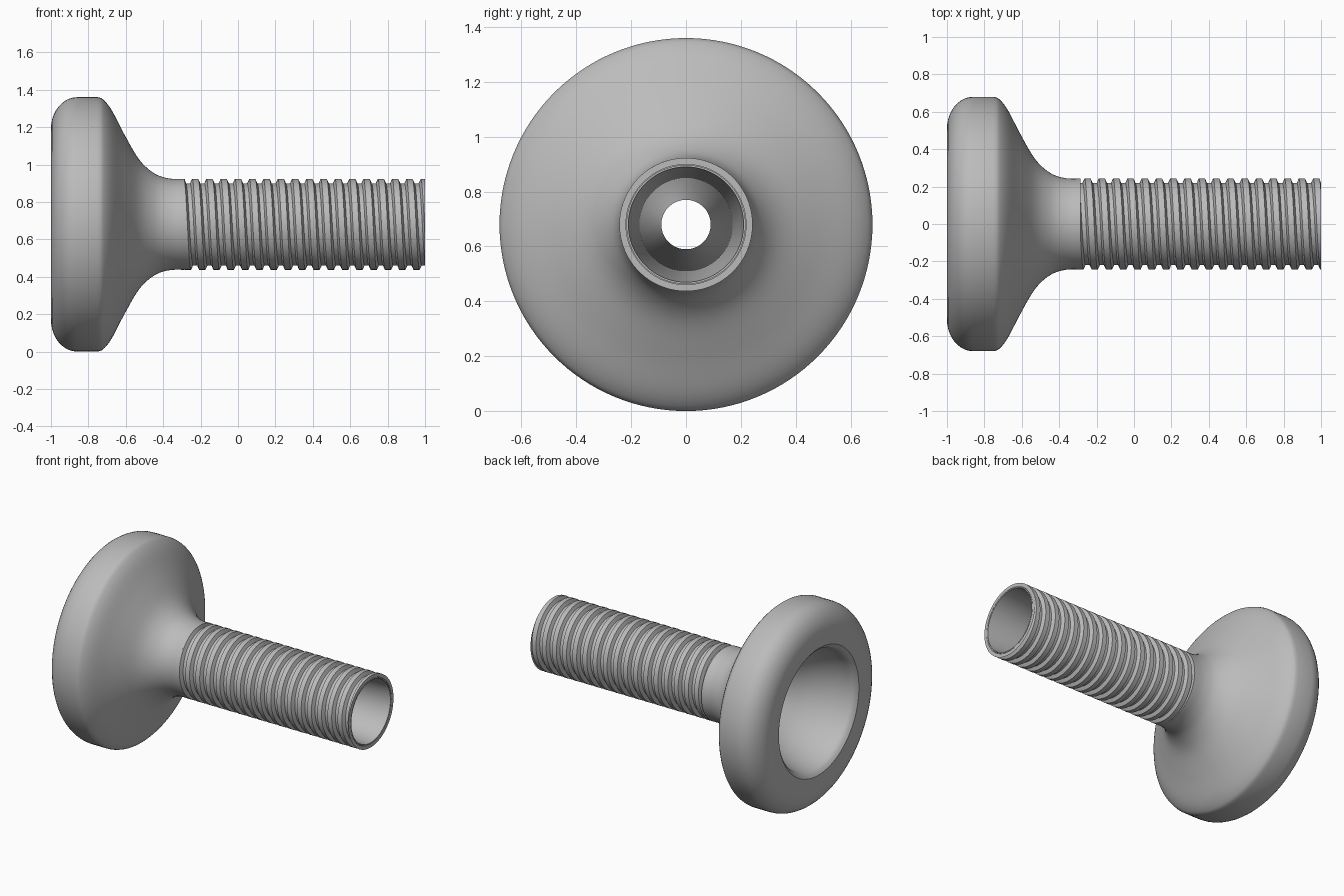
import bpy, bmesh, math

AXIS_Z = 0.68

cube = bpy.data.objects.get("Cube")
if cube:
    bpy.data.objects.remove(cube, do_unlink=True)

metal = bpy.data.materials.new("satin grey metal")
metal.use_nodes = True
colour = (0.5, 0.5, 0.5, 1)
metal.diffuse_color = colour
metal.node_tree.nodes["Principled BSDF"].inputs["Base Color"].default_value = colour


def sweep(name, rows, segments, lead=0.0, closed=False, limits=(-1, 1), phase=0.0):
    """Spin (x, radius) rows about the x axis, advancing by lead each turn."""
    bm = bmesh.new()
    rings = []
    for j in range(segments + 1):
        a = math.tau * j / segments
        ring = []
        for x, r in rows:
            x = min(max(x + lead * (j / segments - phase), limits[0]), limits[1])
            ring.append(bm.verts.new((x, r * math.cos(a), AXIS_Z + r * math.sin(a))))
        rings.append(ring)
    count = len(rows)
    for p, q in zip(rings, rings[1:]):
        for k in range(count if closed else count - 1):
            n = (k + 1) % count
            bm.faces.new((p[k], p[n], q[n], q[k]))
    bmesh.ops.remove_doubles(bm, verts=bm.verts, dist=0.00005)
    bmesh.ops.dissolve_degenerate(bm, dist=0.00005, edges=bm.edges)
    bmesh.ops.recalc_face_normals(bm, faces=bm.faces)
    mesh = bpy.data.meshes.new(name)
    bm.to_mesh(mesh)
    bm.free()
    mesh.materials.append(metal)
    obj = bpy.data.objects.new(name, mesh)
    bpy.context.collection.objects.link(obj)
    bpy.ops.object.select_all(action="DESELECT")
    obj.select_set(True)
    bpy.context.view_layer.objects.active = obj
    bpy.ops.object.shade_smooth_by_angle(angle=math.radians(32))
    return obj


def smooth(points, steps=5):
    """Catmull-Rom curve through the points."""
    pts = [points[0]] + points + [points[-1]]
    out = []
    for a, b, c, d in zip(pts, pts[1:], pts[2:], pts[3:]):
        for i in range(steps):
            t = i / steps
            out.append(tuple(
                0.5 * (2 * q + (r - p) * t + (2 * p - 5 * q + 4 * r - s) * t * t
                       + (3 * q - p - 3 * r + s) * t ** 3)
                for p, q, r, s in zip(a, b, c, d)))
    return out + [points[-1]]


# Cup, rim, flared back, shank core and tapered bore in one closed profile
cup = smooth([(-0.45, 0.09), (-0.52, 0.125), (-0.6, 0.2), (-0.7, 0.285),
              (-0.8, 0.345), (-0.9, 0.385), (-0.97, 0.402), (-1, 0.43)])
rim = [(-0.86 - 0.14 * math.cos(t * math.pi / 20), 0.51 + 0.17 * math.sin(t * math.pi / 20))
       for t in range(11)]
flare = smooth([(-0.75, 0.68), (-0.72, 0.667), (-0.675, 0.61), (-0.607, 0.48),
                (-0.527, 0.345), (-0.446, 0.272), (-0.366, 0.245), (-0.285, 0.243)])
core = [(-0.285, 0.217), (1, 0.217), (1, 0.21)]
sweep("mouthpiece_body", cup + rim + flare + core, 128, closed=True)

# Right-handed external thread: trapezoid ridges, trimmed flat at both ends
PITCH = 0.0764
START, END = -0.285, 1.0
tooth = [(-0.027, 0.219), (-0.016, 0.243), (0.016, 0.243), (0.027, 0.219)]
thread = []
for turn in range(-6, 16):
    thread += [(turn * PITCH + x, r) for x, r in tooth]
sweep("shank_thread", thread, 96, lead=PITCH, limits=(START, END), phase=0.25)
